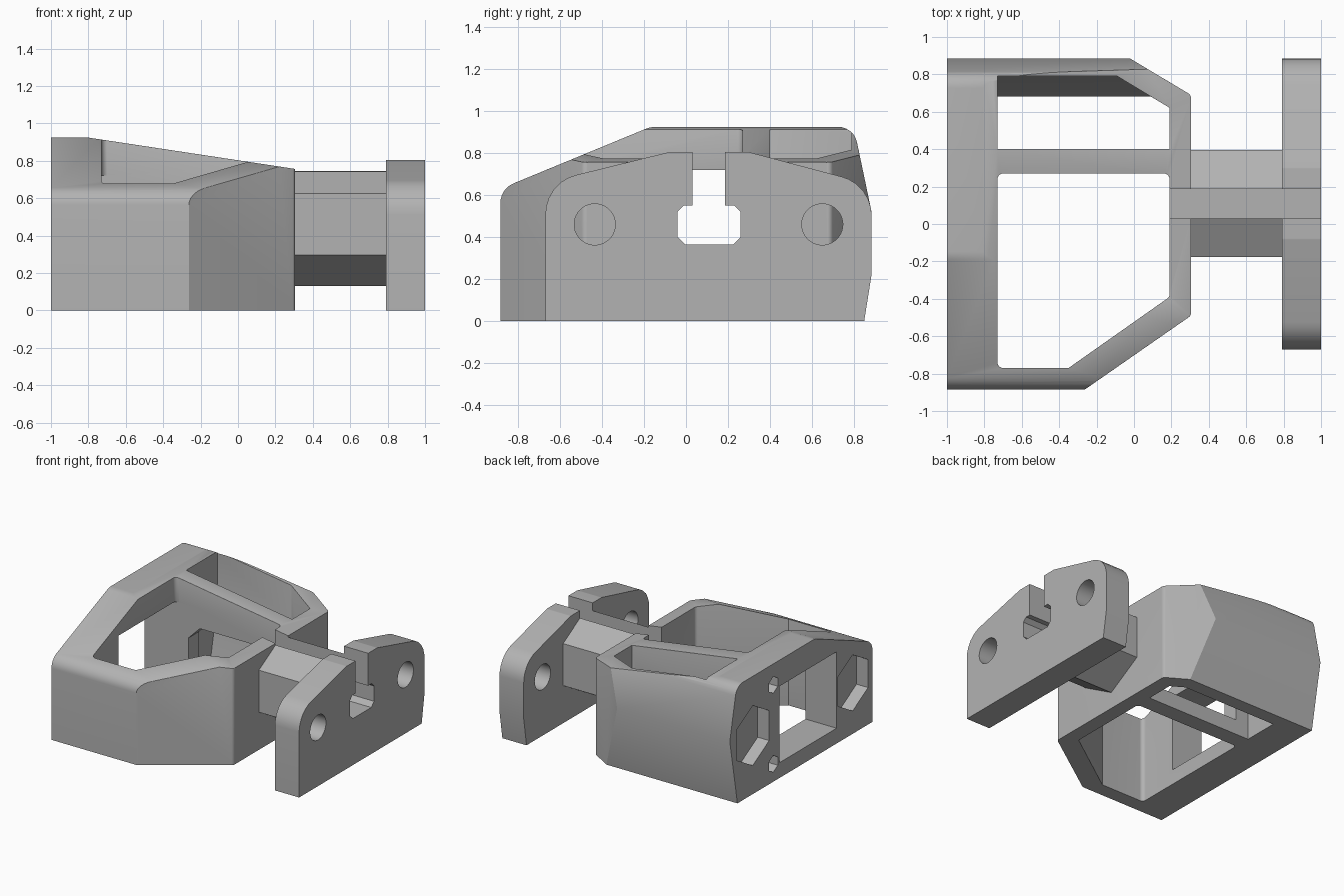
import bpy, bmesh, math
from mathutils import Vector

if "Cube" in bpy.data.objects:
    bpy.data.objects.remove(bpy.data.objects["Cube"])

grey = bpy.data.materials.new("mid_grey")
grey.use_nodes = True
COLOR = (0.45, 0.45, 0.45, 1)
grey.diffuse_color = COLOR
grey.node_tree.nodes["Principled BSDF"].inputs["Base Color"].default_value = COLOR


def rounded(points, steps=6):
    """Profile with corners given as (a, b) or (a, b, radius)."""
    out = []
    n = len(points)
    for i, p in enumerate(points):
        c = Vector(p[:2])
        if len(p) < 3:
            out.append(c)
            continue
        d1 = (Vector(points[i - 1][:2]) - c).normalized()
        d2 = (Vector(points[(i + 1) % n][:2]) - c).normalized()
        half = d1.angle(d2) / 2
        mid = c + (d1 + d2).normalized() * (p[2] / math.sin(half))
        s = c + d1 * (p[2] / math.tan(half)) - mid
        e = c + d2 * (p[2] / math.tan(half)) - mid
        for k in range(steps + 1):
            t = k / steps
            v = (s * (1 - t) + e * t).normalized() * p[2]
            out.append(mid + v)
    return out


def prism(name, points, axis, lo, hi):
    """Extrude a closed profile along one axis."""
    place = {"x": lambda p, h: (h, p[0], p[1]),
             "y": lambda p, h: (p[0], h, p[1]),
             "z": lambda p, h: (p[0], p[1], h)}[axis]
    bm = bmesh.new()
    face = bm.faces.new([bm.verts.new(place(p, lo)) for p in rounded(points)])
    ext = bmesh.ops.extrude_face_region(bm, geom=[face])
    shift = Vector(place((0, 0), hi - lo))
    verts = [g for g in ext["geom"] if isinstance(g, bmesh.types.BMVert)]
    bmesh.ops.translate(bm, vec=shift, verts=verts)
    bmesh.ops.recalc_face_normals(bm, faces=bm.faces)
    mesh = bpy.data.meshes.new(name)
    bm.to_mesh(mesh)
    bm.free()
    mesh.materials.append(grey)
    ob = bpy.data.objects.new(name, mesh)
    bpy.context.collection.objects.link(ob)
    return ob


def combine(ob, tool, op="DIFFERENCE"):
    """Apply a boolean and discard the tool."""
    mod = ob.modifiers.new("cut", "BOOLEAN")
    mod.operation, mod.object, mod.solver = op, tool, "EXACT"
    with bpy.context.temp_override(object=ob, active_object=ob):
        bpy.ops.object.modifier_apply(modifier=mod.name)
    bpy.data.objects.remove(tool)


def polygon(cy, cz, r, sides, turn=0.0):
    return [(cy + r * math.cos(turn + math.tau * k / sides),
             cz + r * math.sin(turn + math.tau * k / sides)) for k in range(sides)]


def box(lo, hi):
    return [lo, (hi[0], lo[1]), hi, (lo[0], hi[1])]


# Housing: side profile trimmed by the plan outline and a sloping roof
housing = prism("housing", [(-0.885, 0), (-0.885, 0.63, 0.1), (-0.17, 0.925, 0.12),
                            (0.8, 0.925, 0.09), (0.885, 0.52), (0.79, 0)], "x", -1, 0.305)
combine(housing, prism("outline", [(-1.1, -1), (-1.1, 1), (-0.2, 1), (-0.03, 0.89),
                                   (0.305, 0.69, 0.03), (0.305, -0.49, 0.03), (-0.27, -0.89),
                                   (-0.43, -1)], "z", -0.1, 1.1), "INTERSECT")
combine(housing, prism("roof_cut", [(-0.82, 0.927), (0.5, 0.727), (0.5, 1.2), (-0.82, 1.2)],
                       "y", -1.1, 1.1))

# Main chamber, open at top and bottom
combine(housing, prism("chamber", [(-0.73, -0.77, 0.03), (-0.35, -0.77), (0.19, -0.39, 0.03),
                                   (0.19, 0.27, 0.03), (-0.73, 0.27, 0.03)], "z", -0.1, 1.1))

# Narrow side chamber with a leaning outer wall
narrow = prism("narrow_chamber", [(0.4, -0.1), (0.66, -0.1), (0.79, 0.52), (0.79, 1.1),
                                  (0.4, 1.1)], "x", -0.73, 0.19)
combine(narrow, prism("narrow_outline", [(-0.73, 0.3), (0.25, 0.3), (0.25, 0.585),
                                         (-0.09, 0.79), (-0.09, 0.9), (-0.73, 0.9)],
                      "z", -0.2, 1.2), "INTERSECT")
combine(housing, narrow)

# Opening through the partition between the chambers
combine(housing, prism("partition_window", [(-0.62, 0.12), (0.15, 0.12), (0.15, 0.56),
                                            (-0.52, 0.56), (-0.62, 0.46)], "y", 0.2, 0.45))

# End panel: window, two large hexagonal pockets and two small ones
combine(housing, prism("panel_window", box((-0.44, 0.12), (0.27, 0.72)), "x", -1.1, -0.6))
for y, z, r, depth in ((0.6, 0.46, 0.235, 0.1), (-0.64, 0.4, 0.22, 0.1),
                       (0.345, 0.14, 0.065, 0.12), (0.345, 0.76, 0.065, 0.12)):
    combine(housing, prism("pocket", polygon(y, z, r, 6, math.pi / 6), "x", -1.1, -1 + depth))

# Hexagonal bridge
bridge = prism("bridge", polygon(0.11, 0.46, 0.33, 6, math.pi / 6), "x", 0.3, 0.795)

# Mounting plate with two bolt holes
plate = prism("mounting_plate", [(-0.67, 0), (-0.67, 0.66, 0.19), (-0.08, 0.805, 0.03),
                                 (0.3, 0.805, 0.03), (0.885, 0.65, 0.19), (0.885, 0.22),
                                 (0.85, 0)], "x", 0.79, 1)
for y in (-0.435, 0.65):
    combine(plate, prism("bolt_hole", polygon(y, 0.46, 0.098, 40), "x", 0.7, 1.1))

# Keyhole-shaped slot running through plate, bridge and housing wall
for ob in (plate, bridge, housing):
    combine(ob, prism("slot", [(0.03, 1.1), (0.03, 0.55), (-0.01, 0.55), (-0.04, 0.52),
                               (-0.04, 0.4), (-0.005, 0.365), (0.225, 0.365), (0.26, 0.4),
                               (0.26, 0.52), (0.23, 0.55), (0.187, 0.55), (0.187, 1.1)],
                       "x", 0.1, 1.1))

# Soft rim around the top openings of the housing
bm = bmesh.new()
bm.from_mesh(housing.data)
bmesh.ops.remove_doubles(bm, verts=bm.verts, dist=0.0005)
bmesh.ops.dissolve_limit(bm, angle_limit=0.01, verts=bm.verts, edges=bm.edges)
rim = []
for e in bm.edges:
    if len(e.link_faces) == 2 and e.is_convex and min(v.co.z for v in e.verts) > 0.64:
        tilt = sorted(abs(f.normal.z) for f in e.link_faces)
        inner = all(v.co.x > -0.74 and not 0 < v.co.y < 0.2 for v in e.verts)
        if inner and tilt[0] < 0.3 and tilt[1] > 0.75:
            rim.append(e)
bmesh.ops.bevel(bm, geom=rim, offset=0.022, segments=3, profile=0.5, affect="EDGES",
                clamp_overlap=True)
bm.to_mesh(housing.data)
bm.free()

# Smooth the rounded corners, keep edges sharp
for ob in (housing, bridge, plate):
    bpy.ops.object.select_all(action="DESELECT")
    ob.select_set(True)
    bpy.context.view_layer.objects.active = ob
    bpy.ops.object.shade_smooth_by_angle(angle=math.radians(25))
